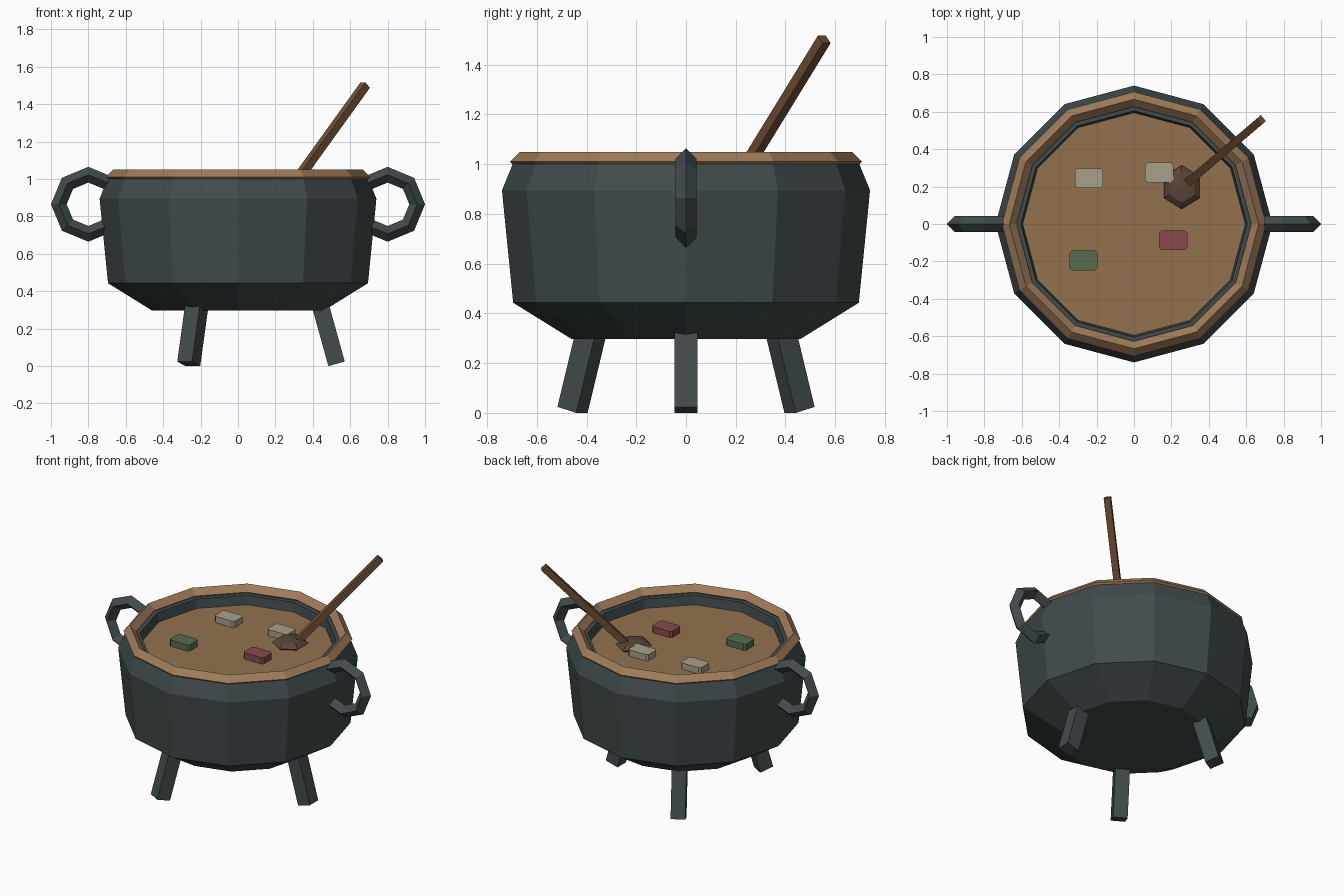
import bpy, bmesh, math
from mathutils import Vector, Matrix

if "Cube" in bpy.data.objects:
    bpy.data.objects.remove(bpy.data.objects["Cube"])


def material(name, rgb):
    m = bpy.data.materials.new(name)
    m.diffuse_color = (*rgb, 1)
    m.use_nodes = True
    m.node_tree.nodes["Principled BSDF"].inputs["Base Color"].default_value = m.diffuse_color
    return m


IRON = material("iron", (0.053, 0.07, 0.074))
TAN = material("tan_rim", (0.35, 0.2, 0.1))
BROTH = material("broth", (0.29, 0.165, 0.076))
WOOD = material("wood", (0.155, 0.076, 0.034))
DARK_WOOD = material("wet_wood", (0.1, 0.058, 0.038))
PALE = material("pale_food", (0.4, 0.35, 0.26))
RED = material("red_food", (0.24, 0.07, 0.07))
GREEN = material("green_food", (0.09, 0.155, 0.077))


def add_object(name, bm, mat):
    bmesh.ops.recalc_face_normals(bm, faces=bm.faces)
    mesh = bpy.data.meshes.new(name)
    bm.to_mesh(mesh)
    bm.free()
    mesh.materials.append(mat)
    ob = bpy.data.objects.new(name, mesh)
    bpy.context.collection.objects.link(ob)
    return ob


def lathe(name, profile, mat, sides=12):
    """Revolve (radius, z) points, closing both ends with a flat cap."""
    bm = bmesh.new()
    rings = [[bm.verts.new((r * math.cos(math.tau * i / sides),
                            r * math.sin(math.tau * i / sides), z))
              for i in range(sides)] for r, z in profile]
    for a, b in zip(rings, rings[1:]):
        for i in range(sides):
            j = (i + 1) % sides
            bm.faces.new((a[i], a[j], b[j], b[i]))
    bm.faces.new(rings[0])
    bm.faces.new(rings[-1])
    return add_object(name, bm, mat)


def torus(name, loc, rot, major, minor, sides, mat):
    bpy.ops.mesh.primitive_torus_add(location=loc, rotation=rot, major_radius=major,
                                     minor_radius=minor, major_segments=sides,
                                     minor_segments=4)
    ob = bpy.context.object
    ob.name = name
    ob.data.materials.append(mat)


def bar(name, start, end, width, mat):
    """Square bar between two points."""
    start, end = Vector(start), Vector(end)
    d = end - start
    bm = bmesh.new()
    bmesh.ops.create_cube(bm, size=1)
    bm.transform(Matrix.Translation((start + end) / 2)
                 @ d.to_track_quat('Z', 'Y').to_matrix().to_4x4()
                 @ Matrix.Diagonal((width, width, d.length, 1)))
    return add_object(name, bm, mat)


# Pot shell with lip and inner wall
lathe("pot", [(0.46, 0.297), (0.695, 0.443), (0.74, 0.895), (0.697, 1.0),
              (0.605, 1.0), (0.59, 0.9)], IRON)

# Diamond-section rim band
torus("rim_band", (0, 0, 1.01), (0, 0, 0), 0.667, 0.04, 12, TAN)

# Soup surface
lathe("soup", [(0.58, 0.91), (0.595, 0.94)], BROTH)

# Ring handles
for side, x in (("left", -0.8), ("right", 0.8)):
    torus(side + "_handle", (x, 0, 0.865), (math.pi / 2, 0, 0), 0.158, 0.042, 8, IRON)

# Three splayed legs
tilt = math.radians(15.5)
for k in range(3):
    leg = bar(f"leg_{k + 1}", (0.527, 0, 0.012),
              (0.527 - 0.36 * math.sin(tilt), 0, 0.012 + 0.36 * math.cos(tilt)), 0.091, IRON)
    leg.data.transform(Matrix.Rotation(k * math.tau / 3, 4, 'Z'))

# Food chunks with cut corners
chunks = [("potato_1", -0.24, 0.245, PALE), ("potato_2", 0.135, 0.275, PALE),
          ("carrot", 0.21, -0.087, RED), ("herb", -0.27, -0.195, GREEN)]
for name, x, y, mat in chunks:
    bm = bmesh.new()
    bmesh.ops.create_cube(bm, size=1)
    bm.transform(Matrix.Translation((x, y, 0.945)) @ Matrix.Diagonal((0.15, 0.105, 0.075, 1)))
    upright = [e for e in bm.edges if abs(e.verts[0].co.z - e.verts[1].co.z) > 0.01]
    bmesh.ops.bevel(bm, geom=upright, offset=0.013, segments=1, affect='EDGES')
    add_object(name, bm, mat)

# Spoon: handle and half-sunk bowl
bar("spoon_handle", (0.268, 0.205, 0.93), (0.68, 0.556, 1.502), 0.042, WOOD)
bm = bmesh.new()
bmesh.ops.create_uvsphere(bm, u_segments=6, v_segments=4, radius=1)
# put a corner of the hexagon on the y axis
corner = max((v.co for v in bm.verts), key=lambda c: c.xy.length)
turn = math.pi / 2 - math.atan2(corner.y, corner.x)
bm.transform(Matrix.Translation((0.255, 0.197, 0.953))
             @ Matrix.Diagonal((0.11, 0.117, 0.035, 1))
             @ Matrix.Rotation(turn, 4, 'Z'))
add_object("spoon_bowl", bm, DARK_WOOD)
